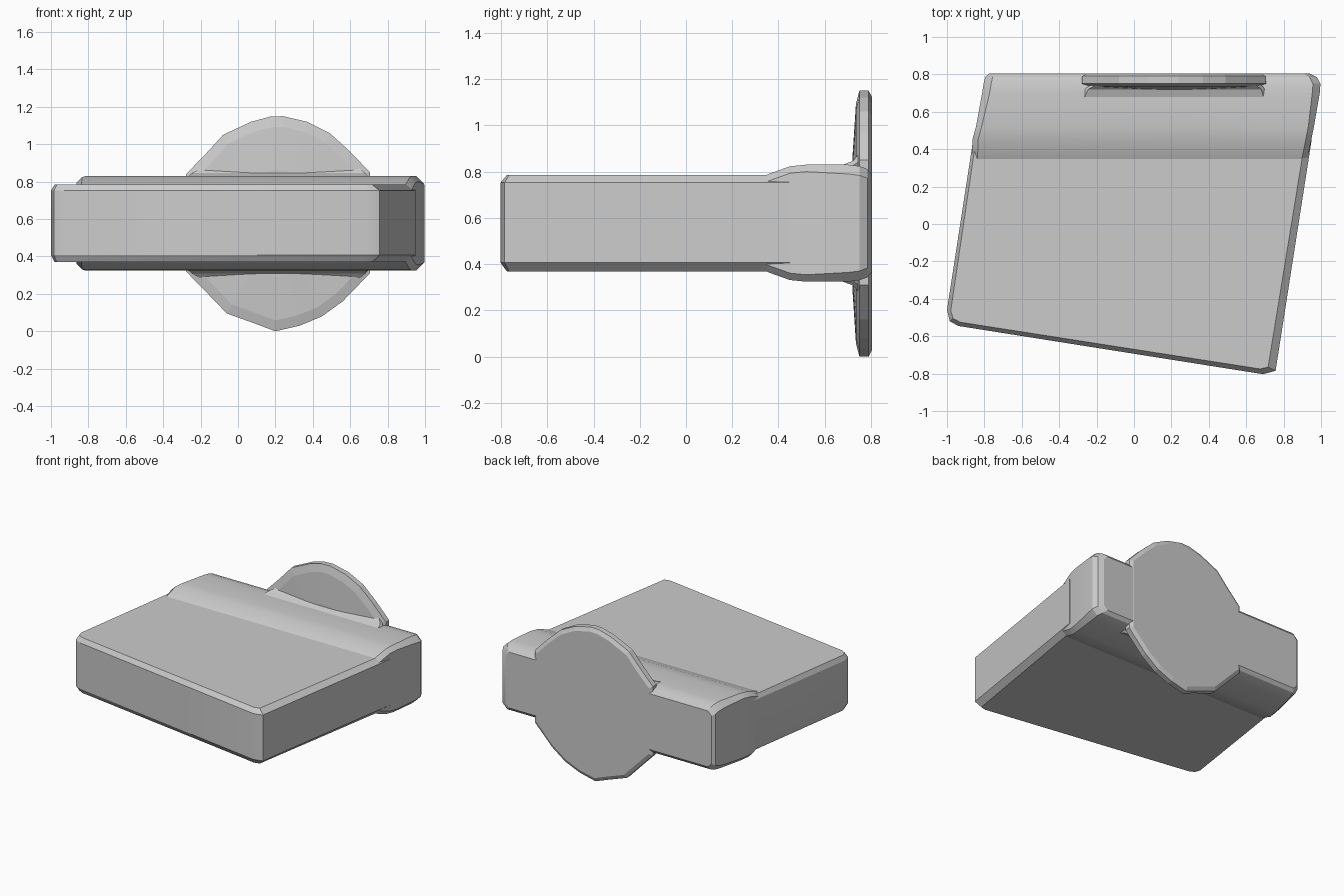
import bpy, bmesh

ZC = 0.577  # height of the central plane


def loft(name, rings):
    """Skin a list of equal-length point rings and cap both ends."""
    bm = bmesh.new()
    rows = [[bm.verts.new(p) for p in ring] for ring in rings]
    n = len(rows[0])
    for a, b in zip(rows, rows[1:]):
        for i in range(n):
            j = (i + 1) % n
            bm.faces.new((a[i], a[j], b[j], b[i]))
    bm.faces.new(rows[0])
    bm.faces.new(rows[-1])
    bmesh.ops.recalc_face_normals(bm, faces=bm.faces)
    mesh = bpy.data.meshes.new(name)
    bm.to_mesh(mesh)
    bm.free()
    obj = bpy.data.objects.new(name, mesh)
    bpy.context.collection.objects.link(obj)
    return obj


def section(y, xl, xr, h, c):
    """Chamfered rectangle across x and z at depth y."""
    pts = [(xl + c, h), (xr - c, h), (xr, h - c), (xr, c - h),
           (xr - c, -h), (xl + c, -h), (xl, c - h), (xl, h - c)]
    return [(x, y, ZC + z) for x, z in pts]


def smooth(obj):
    bpy.ops.object.select_all(action='DESELECT')
    obj.select_set(True)
    bpy.context.view_layer.objects.active = obj
    bpy.ops.object.shade_smooth_by_angle(angle=0.45)


# Slanted slab, chamfered round its top and bottom
outer = [(-1.0, -0.46), (-0.985, -0.52), (-0.94, -0.545), (0.69, -0.803),
         (0.757, -0.785), (0.95, 0.45), (-0.86, 0.45)]
inner = [(-0.98, -0.465), (-0.967, -0.505), (-0.93, -0.525), (0.675, -0.775),
         (0.717, -0.765), (0.915, 0.45), (-0.845, 0.45)]
layers = [(inner, -0.208), (outer, -0.17), (outer, 0.175), (inner, 0.208)]
slab = loft("slab", [[(x, y, ZC + z) for x, y in o] for o, z in layers])
smooth(slab)

# Thicker collar with a sloped shoulder and a rounded back
collar = loft("collar", [section(*s) for s in [
    (0.33, -0.868, 0.920, 0.200, 0.03), (0.36, -0.866, 0.930, 0.214, 0.03),
    (0.45, -0.864, 0.948, 0.246, 0.03), (0.52, -0.845, 0.962, 0.253, 0.03),
    (0.70, -0.812, 0.993, 0.253, 0.04), (0.75, -0.804, 0.997, 0.247, 0.04),
    (0.785, -0.796, 0.978, 0.234, 0.04), (0.804, -0.775, 0.94, 0.210, 0.03)]])
smooth(collar)

# Wedge where the disc rises out of the collar
loft("disc_fillet", [section(*s) for s in [
    (0.67, -0.278, 0.705, 0.250, 0.01), (0.72, -0.265, 0.70, 0.268, 0.02),
    (0.745, -0.23, 0.68, 0.295, 0.03)]])

# Faceted disc with flat sides, dished towards its rim
rim = [(-0.278, 0.84), (-0.18, 0.94), (-0.08, 1.05), (0.07, 1.12), (0.17, 1.147),
       (0.24, 1.15), (0.37, 1.12), (0.49, 1.06), (0.60, 0.96), (0.705, 0.85),
       (0.705, 0.31), (0.56, 0.16), (0.45, 0.08), (0.33, 0.03), (0.20, 0.0),
       (0.08, 0.045), (-0.06, 0.095), (-0.18, 0.22), (-0.278, 0.32)]
CX = 0.214
loft("disc", [[(CX + (x - CX) * s, y, ZC + (z - ZC) * s) for x, z in rim]
              for y, s in [(0.72, 0.5), (0.735, 0.9), (0.75, 1.0),
                           (0.79, 1.0), (0.805, 0.95)]])
